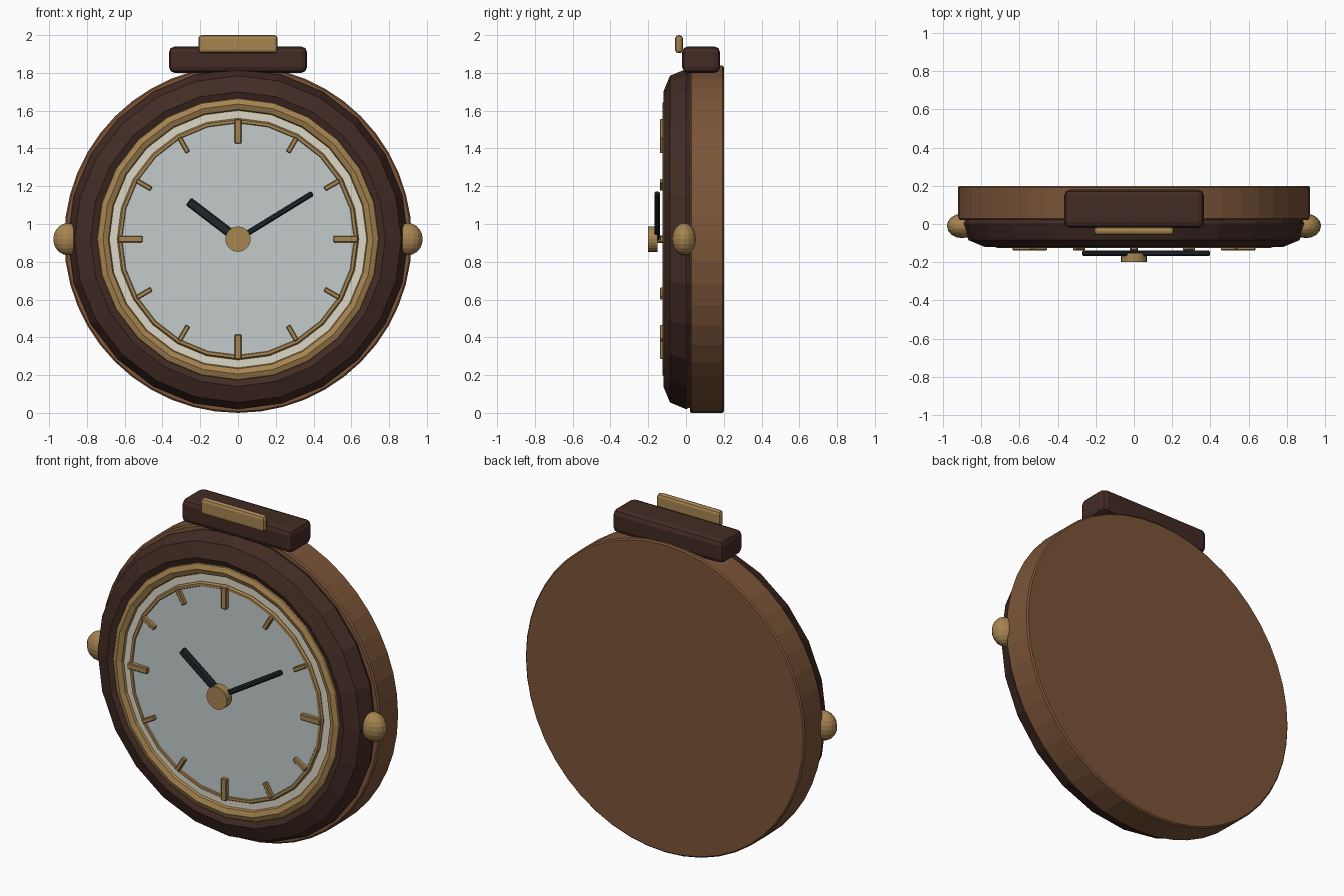
import bpy
from math import pi, sin, cos, atan2, hypot

if "Cube" in bpy.data.objects:
    bpy.data.objects.remove(bpy.data.objects["Cube"])

C = 0.92  # height of the dial centre


def material(name, color):
    m = bpy.data.materials.new(name)
    m.diffuse_color = color
    m.use_nodes = True
    m.node_tree.nodes["Principled BSDF"].inputs["Base Color"].default_value = m.diffuse_color
    return m


WOOD = material("wood", (0.20, 0.09, 0.04, 1))
DARK = material("dark_wood", (0.055, 0.024, 0.018, 1))
GOLD = material("brass", (0.38, 0.23, 0.08, 1))
CREAM = material("cream", (0.72, 0.68, 0.56, 1))
BLACK = material("black_steel", (0.015, 0.019, 0.024, 1))
GLASS = material("glass", (0.55, 0.60, 0.60, 0.25))


def finish(name, mat, bevel=0, segments=2):
    ob = bpy.context.object
    ob.name = name
    ob.data.materials.append(mat)
    if bevel:
        b = ob.modifiers.new("bevel", 'BEVEL')
        b.width = bevel
        b.segments = segments
        b.limit_method = 'ANGLE'
    return ob


def disc(name, r, y0, y1, mat, sides=48, bevel=0):
    bpy.ops.mesh.primitive_cylinder_add(vertices=sides, radius=r, depth=y1 - y0,
                                        location=(0, (y0 + y1) / 2, C), rotation=(pi / 2, 0, 0))
    return finish(name, mat, bevel, 1)


def ring(name, major, minor, y, mat, minor_sides):
    bpy.ops.mesh.primitive_torus_add(major_radius=major, minor_radius=minor, major_segments=24,
                                     minor_segments=minor_sides,
                                     location=(0, y, C), rotation=(pi / 2, 0, 0))
    return finish(name, mat)


def box(name, x, y, z, mat, bevel=0, angle=0, segments=2):
    # x, y, z are (low, high) pairs; angle turns the box about the y axis
    bpy.ops.mesh.primitive_cube_add(size=1, location=[sum(p) / 2 for p in (x, y, z)],
                                    rotation=(0, angle, 0))
    ob = bpy.context.object
    ob.scale = [p[1] - p[0] for p in (x, y, z)]
    bpy.ops.object.transform_apply(location=False, rotation=False, scale=True)
    return finish(name, mat, bevel, segments)


def radial_bar(name, angle, r0, r1, width, y, mat, bevel):
    # bar pointing away from the dial centre, angle clockwise from twelve
    r = (r0 + r1) / 2
    ob = box(name, (-width / 2, width / 2), y, (-(r1 - r0) / 2, (r1 - r0) / 2), mat, bevel, angle, 1)
    ob.location = (r * sin(angle), sum(y) / 2, C + r * cos(angle))
    return ob


# Case and bezel
disc("case_back", 0.92, 0.02, 0.20, WOOD, 48, 0.008)
ring("bezel", 0.78, 0.12, 0.0, DARK, 8)
ring("bezel_trim", 0.715, 0.04, -0.085, GOLD, 8)

# Dial
disc("dial", 0.71, -0.10, 0.03, CREAM)
ring("dial_ring", 0.625, 0.015, -0.108, GOLD, 6)
disc("dial_glass", 0.615, -0.115, -0.108, GLASS)

# Hour marks
for i in range(12):
    r0, r1, w = (0.505, 0.635, 0.035) if i % 3 == 0 else (0.53, 0.62, 0.025)
    radial_bar(f"hour_mark_{i}", i * pi / 6, r0, r1, w, (-0.138, -0.095), GOLD, 0.004)

# Hands and hub
for name, dx, dz, w in (("hour_hand", -0.262, 0.20, 0.05), ("minute_hand", 0.395, 0.243, 0.03)):
    radial_bar(name, atan2(dx, dz), 0.0, hypot(dx, dz), w, (-0.168, -0.138), BLACK, 0.008)
disc("hub", 0.067, -0.20, -0.152, GOLD, 24)
disc("hub_shaft", 0.02, -0.16, -0.09, GOLD, 12)

# Side knobs
for side, s in (("left", -1), ("right", 1)):
    bpy.ops.mesh.primitive_uv_sphere_add(segments=16, ring_count=10, radius=1,
                                         location=(0.9 * s, -0.01, C))
    bpy.context.object.scale = (0.078, 0.064, 0.085)
    finish(f"{side}_knob", GOLD)

# Top block and its brass plate
box("top_block", (-0.365, 0.365), (-0.02, 0.18), (1.80, 1.94), DARK, 0.03)
box("top_plate", (-0.21, 0.21), (-0.058, -0.016), (1.904, 2.0), GOLD, 0.018)
